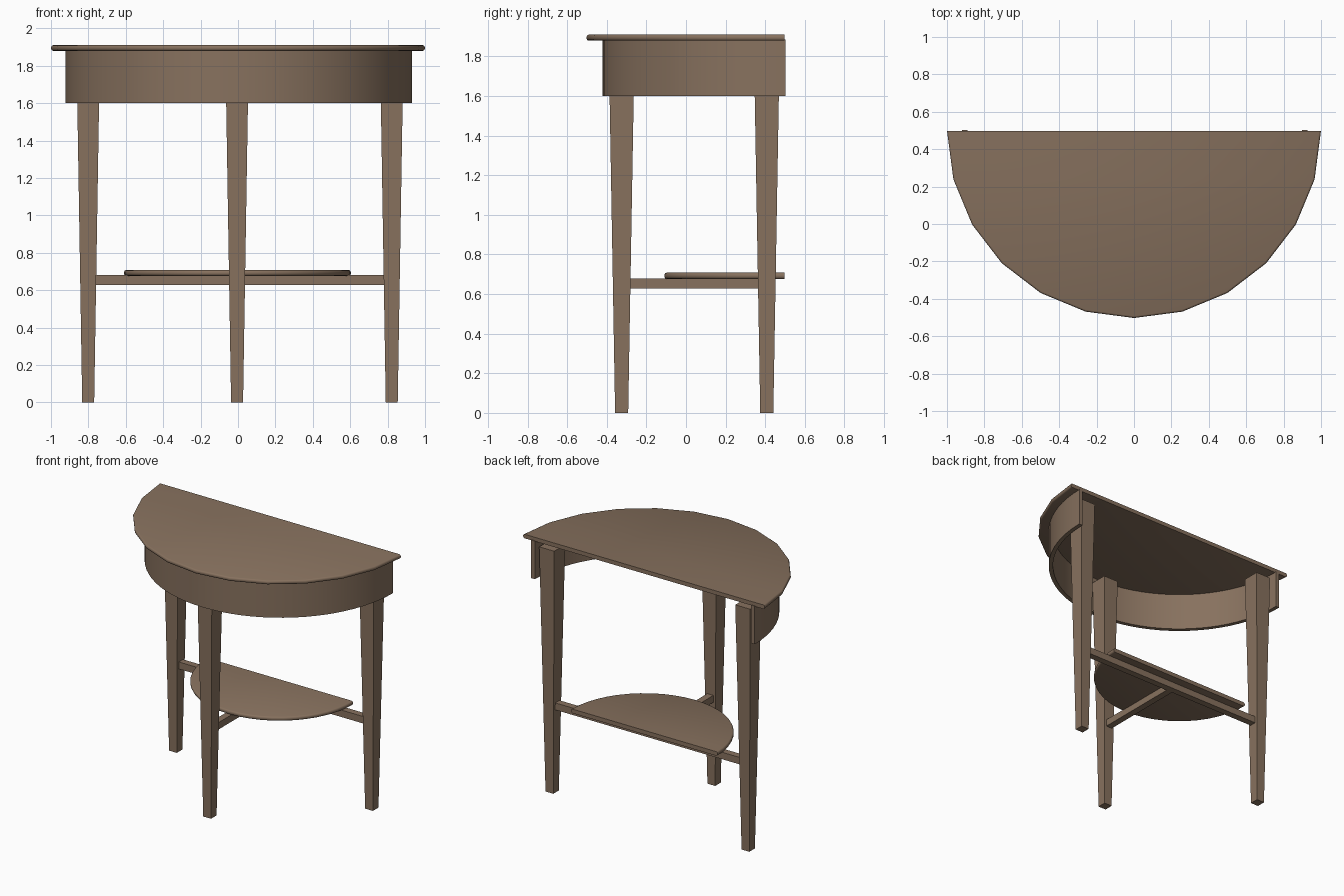
import bpy, math

if "Cube" in bpy.data.objects:
    bpy.data.objects.remove(bpy.data.objects["Cube"])

wood = bpy.data.materials.new("brown wood")
wood.diffuse_color = (0.245, 0.167, 0.113, 1)
wood.use_nodes = True
wood.node_tree.nodes["Principled BSDF"].inputs["Base Color"].default_value = wood.diffuse_color
wood.roughness = 0.8


def make(name, verts, faces, smooth=False):
    me = bpy.data.meshes.new(name)
    me.from_pydata(verts, [], faces)
    me.materials.append(wood)
    ob = bpy.data.objects.new(name, me)
    bpy.context.collection.objects.link(ob)
    bpy.context.view_layer.objects.active = ob
    bpy.ops.object.select_all(action='DESELECT')
    ob.select_set(True)
    bpy.ops.object.mode_set(mode='EDIT')
    bpy.ops.mesh.select_all(action='SELECT')
    bpy.ops.mesh.normals_make_consistent(inside=False)
    bpy.ops.object.mode_set(mode='OBJECT')
    if smooth:
        bpy.ops.object.shade_smooth_by_angle(angle=math.radians(40))
    return ob


def arc(r, z, n, cx, cy):
    """Half circle bulging toward the front."""
    return [(cx - r * math.cos(math.pi * i / n),
             cy - r * math.sin(math.pi * i / n), z) for i in range(n + 1)]


def half_disc(name, r, z0, z1, n, cx=0.0):
    # stacked half-circle layers give a rounded front rim and a flat back
    h, verts, faces = (z1 - z0) / 2, [], []
    layers, m = 6, n + 1
    for k in range(layers):
        a = -math.pi / 2 + math.pi * k / (layers - 1)
        verts += arc(r - 0.7 * h * (1 - math.cos(a)), (z0 + z1) / 2 + h * math.sin(a), n, cx, 0.497)
    for k in range(layers - 1):
        for i in range(n):
            a = k * m + i
            faces.append((a, a + 1, a + 1 + m, a + m))
    faces.append(tuple(range(m)))
    faces.append(tuple(range((layers - 1) * m, layers * m)))
    faces.append(tuple(k * m for k in range(layers)) +
                 tuple(k * m + n for k in reversed(range(layers))))
    return make(name, verts, faces, True)


def prism(name, cx, cy, z0, z1, b, t):
    # box with separate half sizes at bottom and top
    verts = [(cx + sx * h[0], cy + sy * h[1], z)
             for z, h in ((z0, b), (z1, t))
             for sx, sy in ((-1, -1), (1, -1), (1, 1), (-1, 1))]
    faces = [(0, 1, 2, 3), (4, 5, 6, 7)] + [
        (i, (i + 1) % 4, (i + 1) % 4 + 4, i + 4) for i in range(4)]
    return make(name, verts, faces)


# table top and lower shelf
half_disc("table_top", 1.0, 1.88, 1.91, 12)
half_disc("lower_shelf", 0.607, 0.677, 0.708, 24, -0.003)

# curved apron: thin half ring under the top
n = 40
verts = []
for r, z in ((0.925, 1.6), (0.925, 1.885), (0.895, 1.885), (0.895, 1.6)):
    verts += arc(r, z, n, 0.004, 0.503)
m = n + 1
faces = [(k * m + i, k * m + i + 1, (k + 1) % 4 * m + i + 1, (k + 1) % 4 * m + i)
         for k in range(4) for i in range(n)]
faces += [(0, m, 2 * m, 3 * m), (n, m + n, 2 * m + n, 3 * m + n)]
make("curved_apron", verts, faces, True)

# three tapered legs
for name, x, y in (("back_left_leg", -0.801, 0.408),
                   ("back_right_leg", 0.822, 0.408),
                   ("front_leg", -0.005, -0.325)):
    prism(name, x, y, 0, 1.835, (0.032, 0.033), (0.062, 0.065))

# T-shaped stretcher
prism("back_stretcher", 0.01, 0.408, 0.628, 0.68, (0.79, 0.025), (0.79, 0.025))
prism("middle_stretcher", -0.005, 0.045, 0.628, 0.68, (0.025, 0.35), (0.025, 0.35))
